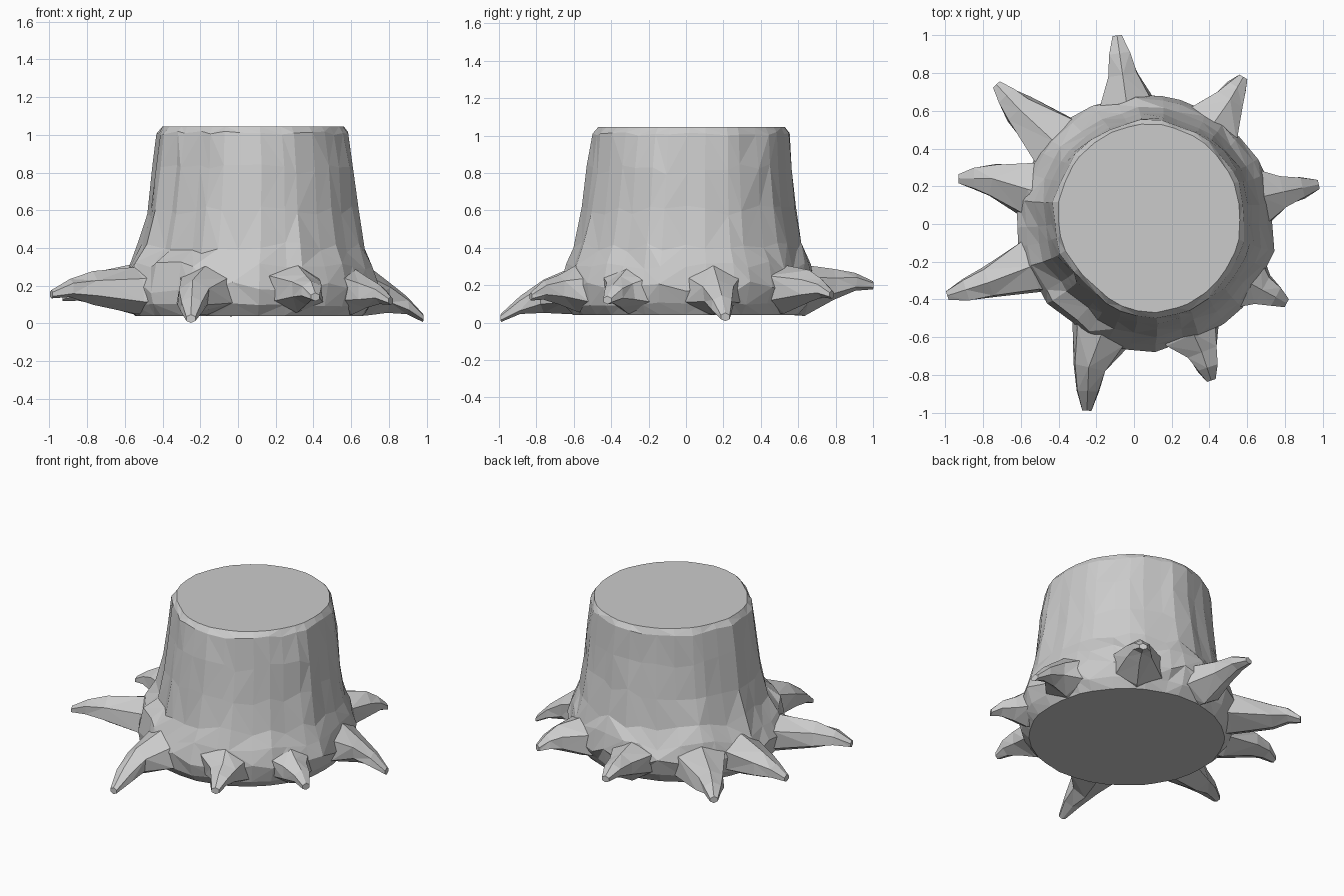
import bpy, bmesh, math, random
from mathutils import Vector

if "Cube" in bpy.data.objects:
    bpy.data.objects.remove(bpy.data.objects["Cube"])

random.seed(7)
SEG = 34


def loft(name, rings):
    """Closed faceted skin through equal-length rings of points."""
    bm = bmesh.new()
    loops = [[bm.verts.new(p) for p in ring] for ring in rings]
    n = len(loops[0])
    for a, b in zip(loops, loops[1:]):
        for i in range(n):
            j = (i + 1) % n
            q = (a[i], a[j], b[j], b[i])
            # alternate the diagonal for an irregular hewn look
            k = random.randint(0, 1)
            bm.faces.new((q[k], q[k + 1], q[k + 2]))
            bm.faces.new((q[k], q[k + 2], q[(k + 3) % 4]))
    bm.faces.new(loops[0][::-1])
    bm.faces.new(loops[-1])
    bmesh.ops.recalc_face_normals(bm, faces=bm.faces[:])
    me = bpy.data.meshes.new(name)
    bm.to_mesh(me)
    bm.free()
    ob = bpy.data.objects.new(name, me)
    bpy.context.collection.objects.link(ob)
    return ob


# trunk levels: centre x, centre y, radius x, radius y, height
levels = [
    (.06, 0, .61, .60, .04), (.06, 0, .66, .65, .10), (.06, .01, .685, .675, .19),
    (.065, .01, .65, .65, .30), (.075, .01, .60, .605, .40), (.08, .015, .56, .57, .60),
    (.085, .02, .535, .545, .82), (.08, .025, .51, .525, 1.01), (.08, .03, .485, .50, 1.045),
]
angles = [2 * math.pi * (i + random.uniform(-.25, .25)) / SEG for i in range(SEG)]
flutes = [random.uniform(-.022, .018) for _ in angles]
rings = []
for k, (cx, cy, rx, ry, z) in enumerate(levels):
    cap = k in (0, len(levels) - 1)
    ring = []
    for a, f in zip(angles, flutes):
        s = 1 + (f * .4 if cap else f + random.uniform(-.012, .012))
        # the front-left side of the upper trunk is hewn flatter
        if k > 3:
            s -= .06 * max(0, math.cos(a - math.radians(227))) ** 8
        dz = 0 if cap else random.uniform(-.02, .02) * (.5 if k in (1, 7) else 1.5)
        ring.append((cx + rx * s * math.cos(a), cy + ry * s * math.sin(a), z + dz))
    rings.append(ring)
stump = loft("stump", rings)


def root(mid, tip):
    """Tapered six-sided root running from inside the trunk to its tip."""
    mid, tip = Vector(mid), Vector(tip)
    flat = Vector((mid.x - .05, mid.y, 0)).normalized()
    start = Vector((.05, 0, .19)) + flat * .50
    second = Vector((.05, 0, .18)) + flat * .64
    late = mid.lerp(tip, .55) + Vector((0, 0, .015))
    path = [start, second, mid, late, tip]
    sizes = [(.24, .145), (.165, .13), (.095, .085), (.062, .05), (.028, .022)]
    out = []
    for i, (p, (w, h)) in enumerate(zip(path, sizes)):
        d = path[min(i + 1, 4)] - path[max(i - 1, 0)]
        side = Vector((-d.y, d.x, 0)).normalized()
        ring = []
        for j in range(6):
            a = math.pi / 2 + j * math.pi / 3
            r = random.uniform(.88, 1.12) if 0 < i < 4 else 1
            ring.append(p + side * (w * r * math.cos(a)) + Vector((0, 0, h * r * math.sin(a))))
        out.append(ring)
    return loft("root", out)


# nine roots: knee point and tip
roots = [root(m, t) for m, t in [
    ((.79, .17, .15), (.98, .21, .03)),
    ((.51, .66, .19), (.58, .78, .15)),
    ((-.06, .79, .20), (-.09, 1.0, .20)),
    ((-.61, .61, .17), (-.73, .74, .13)),
    ((-.75, .24, .18), (-.93, .24, .14)),
    ((-.77, -.31, .19), (-.99, -.38, .155)),
    ((-.24, -.76, .14), (-.25, -.99, .025)),
    ((.36, -.68, .18), (.41, -.83, .14)),
    ((.68, -.35, .17), (.81, -.42, .12)),
]]

# merge the roots into one continuous stump
bpy.context.view_layer.objects.active = stump
for r in roots:
    m = stump.modifiers.new("merge_root", "BOOLEAN")
    m.operation, m.solver, m.object = "UNION", "EXACT", r
    bpy.ops.object.modifier_apply(modifier=m.name)
    bpy.data.objects.remove(r)
